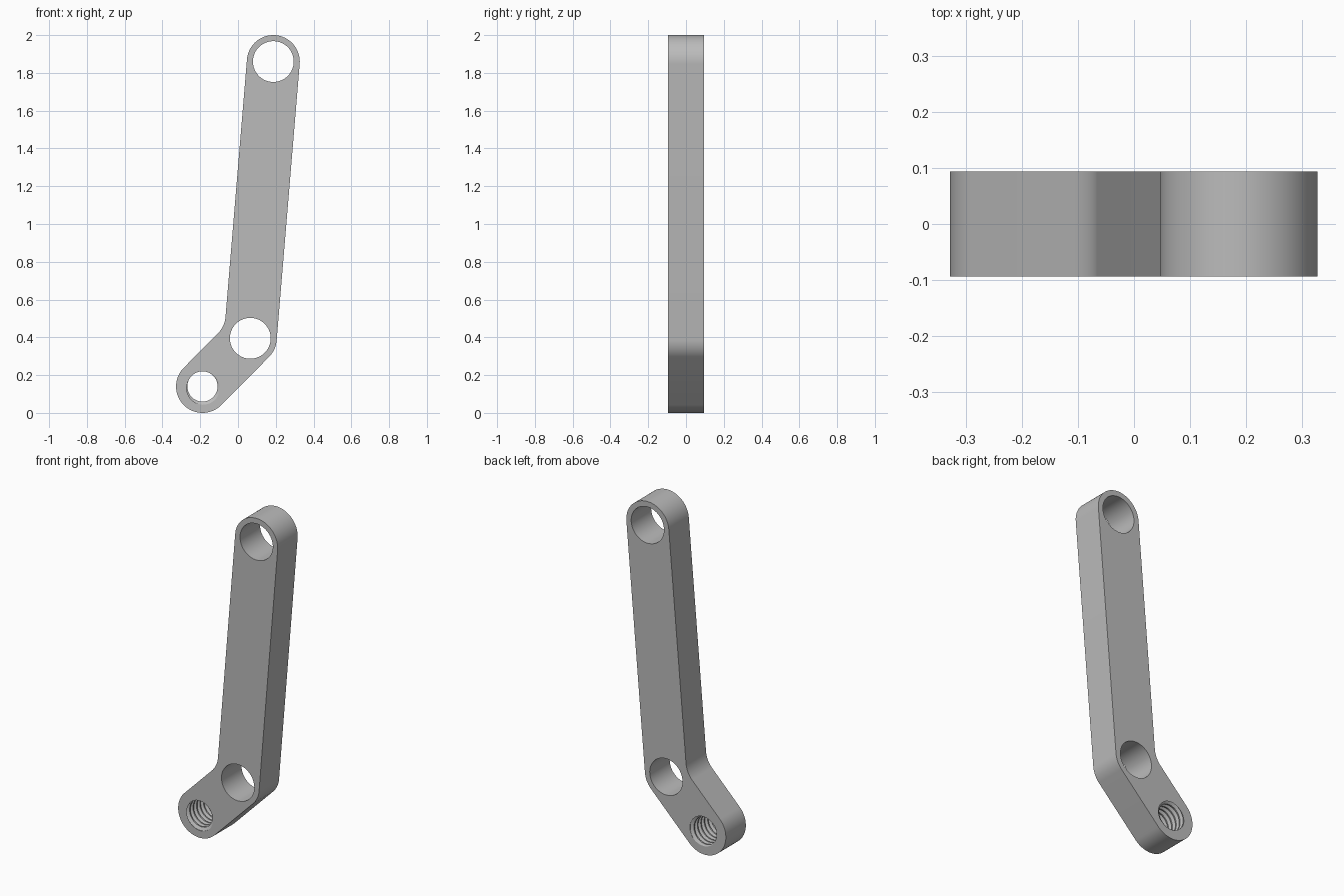
import bpy, bmesh, math
from mathutils import Vector

if "Cube" in bpy.data.objects:
    bpy.data.objects.remove(bpy.data.objects["Cube"], do_unlink=True)

HALF = 0.094                      # half thickness
R = 0.14                          # outer radius of each boss
LOW, ELBOW, TOP = Vector((-0.188, 0.14)), Vector((0.065, 0.395)), Vector((0.187, 1.86))
HOLE = 0.108
MINOR, MAJOR, PITCH = 0.08, 0.097, 0.032


def arc(centre, radius, start, end, steps):
    angles = [start + (end - start) * i / steps for i in range(steps + 1)]
    return [centre + radius * Vector((math.cos(a), math.sin(a))) for a in angles]


def wall(bm, loop):
    """Closed wall through the thickness along a loop in the xz plane."""
    front = [bm.verts.new((p.x, -HALF, p.y)) for p in loop]
    back = [bm.verts.new((p.x, HALF, p.y)) for p in loop]
    for i in range(len(loop)):
        j = (i + 1) % len(loop)
        bm.faces.new((front[i], front[j], back[j], back[i]))


# Thread profile over one turn: flat crest, flank, narrow root, flank
PROFILE = [(0, MINOR), (0.25, MINOR), (0.56, MAJOR), (0.69, MAJOR), (1, MINOR)]


def thread_radius(phase):
    phase %= 1.0
    for (p0, r0), (p1, r1) in zip(PROFILE, PROFILE[1:]):
        if phase <= p1:
            return r0 + (r1 - r0) * (phase - p0) / (p1 - p0)


def threaded_bore(bm, centre, steps=64):
    turns = math.ceil(HALF / PITCH) + 2
    columns = []
    for i in range(steps + 1):
        turn = i / steps
        a = math.tau * turn
        column = []
        for k in range(-turns, turns):
            for phase, _ in PROFILE[:-1]:
                y = max(-HALF, min(HALF, PITCH * (k + phase + turn)))
                r = thread_radius(y / PITCH - turn)
                column.append(bm.verts.new((centre.x + r * math.sin(a), y,
                                            centre.y + r * math.cos(a))))
        columns.append(column)
    for c0, c1 in zip(columns, columns[1:]):
        for j in range(len(c0) - 1):
            bm.faces.new((c0[j], c1[j], c1[j + 1], c0[j + 1]))


# Outline: lower end, outer bend, upper end, inner fillet
def side_angle(a, b):
    d = b - a
    return math.atan2(d.y, d.x) - math.pi / 2


low_side, top_side = side_angle(LOW, ELBOW), side_angle(ELBOW, TOP)
middle = (low_side + top_side) / 2 + math.pi
reach = 2 * R / math.cos((top_side - low_side) / 2)
fillet = ELBOW + reach * Vector((math.cos(middle), math.sin(middle)))
outline = (arc(LOW, R, low_side - math.pi, low_side, 40)
           + arc(ELBOW, R, low_side, top_side, 12)
           + arc(TOP, R, top_side, top_side + math.pi, 40)
           + arc(fillet, R, top_side, low_side, 12))

# Walls, plain holes and threaded hole
bm = bmesh.new()
wall(bm, outline)
for centre in (ELBOW, TOP):
    wall(bm, arc(centre, HOLE, 0, math.tau, 64)[:-1])
threaded_bore(bm, LOW)
bmesh.ops.remove_doubles(bm, verts=bm.verts, dist=0.00001)

# Front and back faces, filled around the holes
for side in (-1, 1):
    rim = [e for e in bm.edges if e.is_boundary
           and all(abs(v.co.y - side * HALF) < 0.0001 for v in e.verts)]
    bmesh.ops.triangle_fill(bm, use_beauty=True, edges=rim, normal=(0, side, 0))
bmesh.ops.recalc_face_normals(bm, faces=bm.faces)

mesh = bpy.data.meshes.new("bent_link_arm")
bm.to_mesh(mesh)
bm.free()
link = bpy.data.objects.new("bent_link_arm", mesh)
bpy.context.collection.objects.link(link)

# Grey metal
grey = bpy.data.materials.new("plain_grey")
grey.use_nodes = True
colour = (0.5, 0.5, 0.5, 1)
grey.diffuse_color = colour
grey.node_tree.nodes["Principled BSDF"].inputs["Base Color"].default_value = colour
mesh.materials.append(grey)

bpy.ops.object.select_all(action="DESELECT")
link.select_set(True)
bpy.context.view_layer.objects.active = link
bpy.ops.object.shade_smooth_by_angle(angle=math.radians(30))
